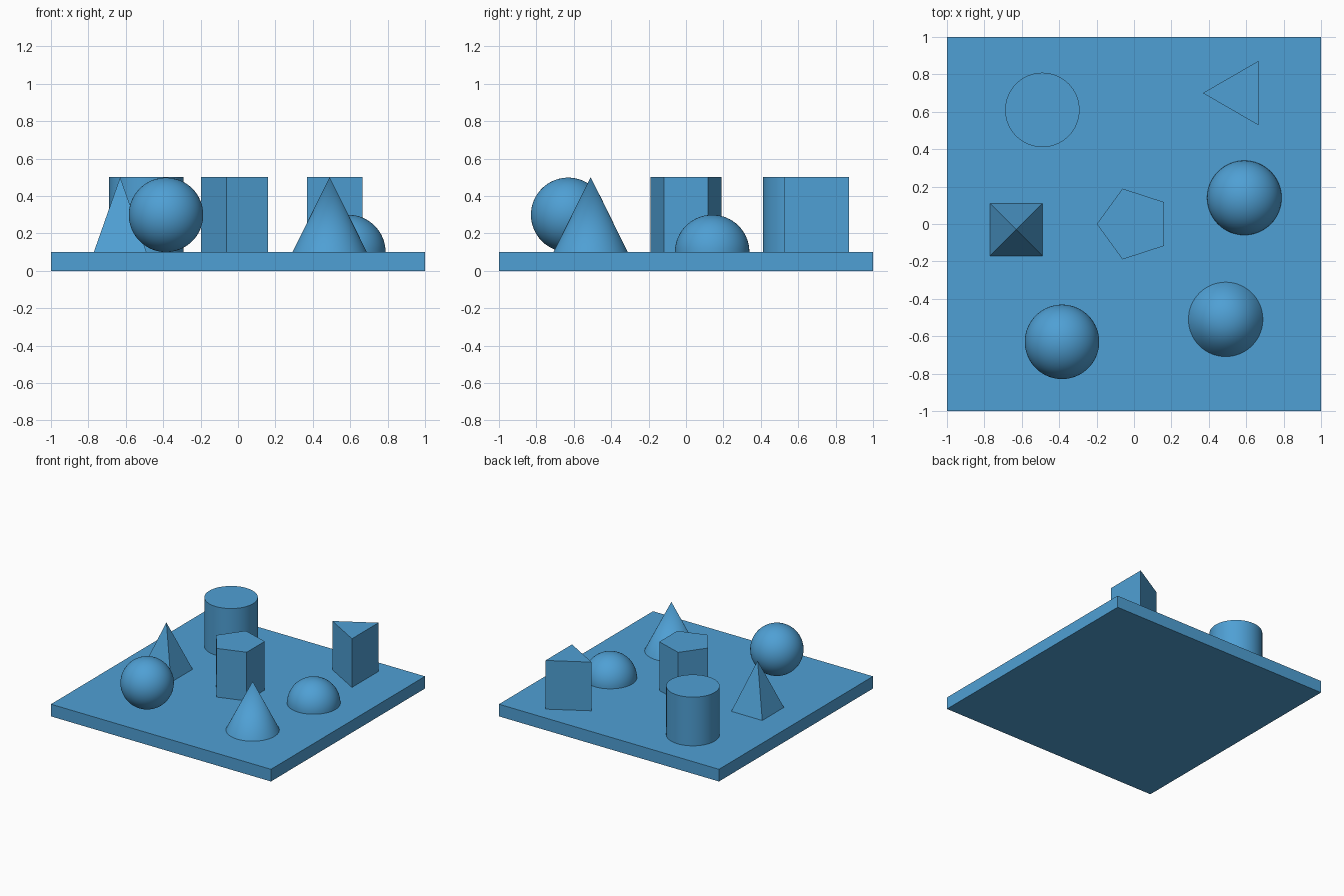
import bpy, bmesh, math
from mathutils import Matrix

cube = bpy.data.objects.get("Cube")
if cube:
    bpy.data.objects.remove(cube, do_unlink=True)

BASE = 0.1      # board thickness
H = 0.4         # height of the solids
R = 0.199       # shared circumradius

blue = bpy.data.materials.new("sky blue")
blue.use_nodes = True
COLOUR = (0.078, 0.35, 0.66, 1.0)
blue.diffuse_color = COLOUR
blue.node_tree.nodes["Principled BSDF"].inputs["Base Color"].default_value = COLOUR


def finish(name, bm, loc, smooth=False):
    """Turn a bmesh into a placed, coloured object."""
    bmesh.ops.recalc_face_normals(bm, faces=bm.faces)
    mesh = bpy.data.meshes.new(name)
    bm.to_mesh(mesh)
    bm.free()
    mesh.materials.append(blue)
    obj = bpy.data.objects.new(name, mesh)
    obj.location = loc
    bpy.context.collection.objects.link(obj)
    if smooth:
        bpy.ops.object.select_all(action='DESELECT')
        obj.select_set(True)
        bpy.context.view_layer.objects.active = obj
        bpy.ops.object.shade_smooth_by_angle(angle=math.radians(30))
    return obj


def solid(name, x, y, sides, start=0.0, pointed=False):
    """Prism or pyramid on the board, first corner at angle start."""
    bm = bmesh.new()
    ring = []
    for i in range(sides):
        a = start + 2 * math.pi * i / sides
        ring.append(bm.verts.new((R * math.cos(a), R * math.sin(a), 0)))
    base = bm.faces.new(ring)
    if pointed:
        apex = bm.verts.new((0, 0, H))
        for i in range(sides):
            bm.faces.new((ring[i], ring[(i + 1) % sides], apex))
    else:
        # keep the base cap and raise a copy of it
        ext = bmesh.ops.extrude_face_region(bm, geom=[base], use_keep_orig=True)
        top = [v for v in ext["geom"] if isinstance(v, bmesh.types.BMVert)]
        bmesh.ops.translate(bm, verts=top, vec=(0, 0, H))
    return finish(name, bm, (x, y, BASE), smooth=sides > 12)


def ball(name, x, y, z, half=False):
    """Full sphere, or its upper half with a closed base."""
    bm = bmesh.new()
    bmesh.ops.create_uvsphere(bm, u_segments=64, v_segments=32, radius=R)
    if half:
        bmesh.ops.bisect_plane(bm, geom=bm.verts[:] + bm.edges[:] + bm.faces[:],
                               plane_co=(0, 0, 0), plane_no=(0, 0, 1), clear_inner=True)
        bmesh.ops.holes_fill(bm, edges=[e for e in bm.edges if e.is_boundary], sides=0)
    return finish(name, bm, (x, y, z), smooth=True)


# Board
bm = bmesh.new()
bmesh.ops.create_cube(bm, size=1, matrix=Matrix.Diagonal((2, 2, BASE, 1)))
finish("board", bm, (0, 0, BASE / 2))

# Prisms
solid("cylinder", -0.49, 0.61, 64)
solid("triangular_prism", 0.567, 0.70, 3, math.pi)
solid("pentagonal_prism", 0.0, 0.0, 5, math.pi)

# Pointed solids
solid("square_pyramid", -0.63, -0.03, 4, math.pi / 4, pointed=True)
solid("cone", 0.49, -0.51, 64, pointed=True)

# Round solids
ball("sphere", -0.385, -0.63, BASE + R)
ball("hemisphere", 0.59, 0.14, BASE, half=True)
